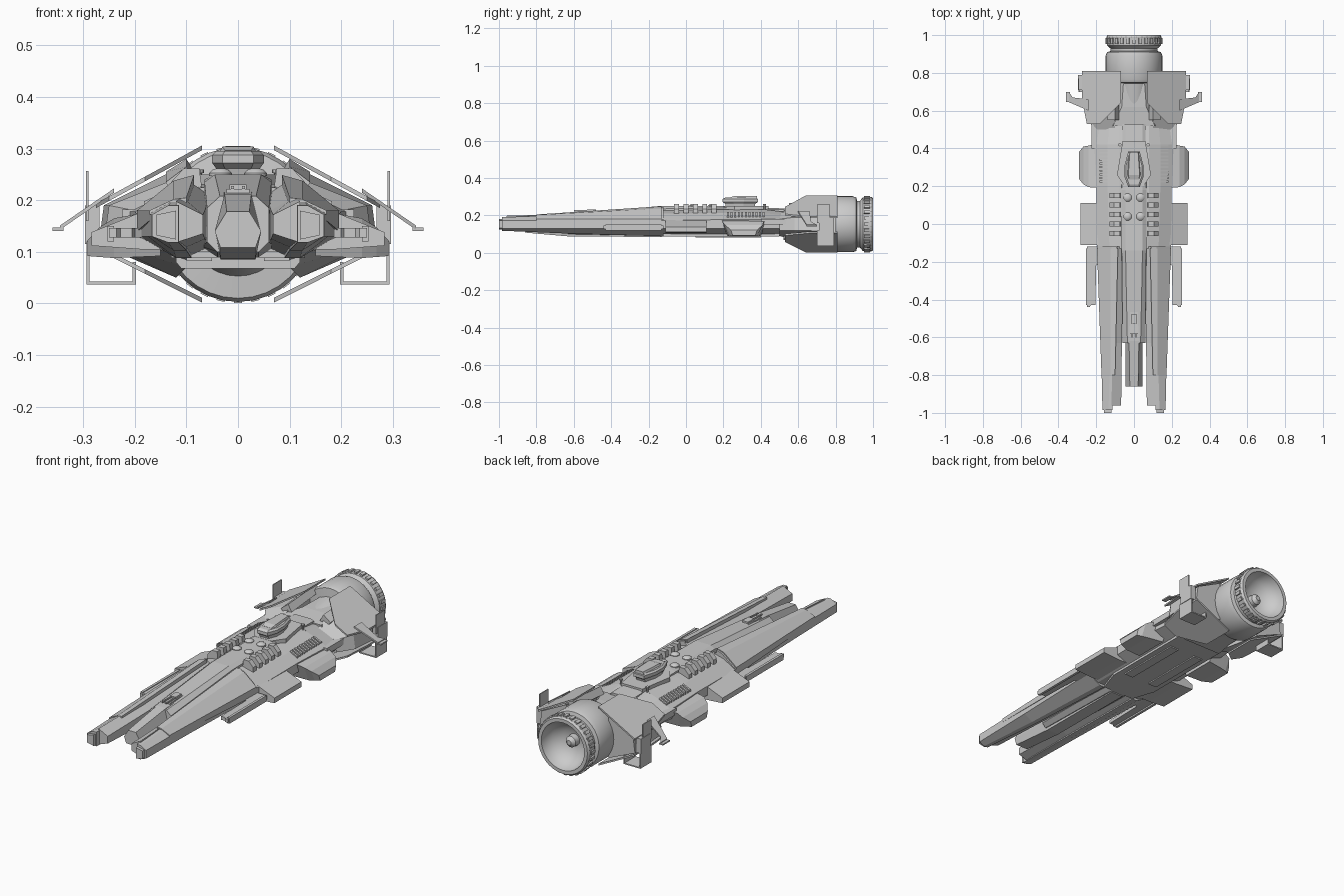
import bpy, bmesh, math
from mathutils import Vector


def loft(name, sections, mirror=False):
    """Skin a list of matching closed 3D sections and cap the ends."""
    bm = bmesh.new()
    for s in ((1, -1) if mirror else (1,)):
        rings = [[bm.verts.new((s * x, y, z)) for x, y, z in sec] for sec in sections]
        n = len(rings[0])
        for a, b in zip(rings, rings[1:]):
            for i in range(n):
                bm.faces.new((a[i], a[(i + 1) % n], b[(i + 1) % n], b[i]))
        bm.faces.new(rings[0])
        bm.faces.new(rings[-1])
    bmesh.ops.recalc_face_normals(bm, faces=bm.faces)
    me = bpy.data.meshes.new(name)
    bm.to_mesh(me)
    bm.free()
    ob = bpy.data.objects.new(name, me)
    bpy.context.collection.objects.link(ob)
    return ob


def hull(name, stations):
    """Symmetric hull from (y, half profile of (x, z) from top to bottom)."""
    return loft(name, [[(x, y, z) for x, z in h] + [(-x, y, z) for x, z in reversed(h)]
                       for y, h in stations])


def pair(name, stations):
    """Left and right copies of a loft through (y, (x, z) profile)."""
    return loft(name, [[(x, y, z) for x, z in p] for y, p in stations], True)


def slab(name, plan, z0, z1, mirror=True):
    """Flat plate from an (x, y) plan."""
    return loft(name, [[(x, y, z) for x, y in plan] for z in (z0, z1)], mirror)


def box(name, x0, x1, y0, y1, z0, z1, mirror=True):
    return slab(name, [(x0, y0), (x1, y0), (x1, y1), (x0, y1)], z0, z1, mirror)


def sheet(name, plan, a, b, t):
    """Thin sloped plate: plan of (x, y), height running on the line a-b in (x, z)."""
    h = lambda x: a[1] + (x - a[0]) * (b[1] - a[1]) / (b[0] - a[0])
    return loft(name, [[(x, y, h(x) + d) for x, y in plan] for d in (0, t)], True)


def lathe(name, profile, centre, axis='Y', n=32):
    """Revolve (radius, distance) points about an axis."""
    bm = bmesh.new()
    rings = []
    for r, d in profile:
        ring = []
        for i in range(n):
            a = 2 * math.pi * i / n
            c, s = r * math.cos(a), r * math.sin(a)
            ring.append(bm.verts.new(Vector(centre) + Vector((c, d, s) if axis == 'Y' else (c, s, d))))
        rings.append(ring)
    for a, b in zip(rings, rings[1:]):
        for i in range(n):
            bm.faces.new((a[i], a[(i + 1) % n], b[(i + 1) % n], b[i]))
    bm.faces.new(rings[0])
    bm.faces.new(rings[-1])
    bmesh.ops.recalc_face_normals(bm, faces=bm.faces)
    me = bpy.data.meshes.new(name)
    bm.to_mesh(me)
    bm.free()
    ob = bpy.data.objects.new(name, me)
    bpy.context.collection.objects.link(ob)
    bpy.ops.object.select_all(action='DESELECT')
    ob.select_set(True)
    bpy.context.view_layer.objects.active = ob
    bpy.ops.object.shade_smooth_by_angle(angle=math.radians(30))
    return ob


# Engine drum, necked nozzle ring, dished exhaust with hub
C = (0, 0, 0.153)
lathe("engine_drum", [(0.08, 0.62), (0.10, 0.745), (0.143, 0.75), (0.15, 0.765), (0.15, 0.89),
                      (0.143, 0.91), (0.125, 0.915), (0.125, 0.93), (0.143, 0.945), (0.146, 0.99),
                      (0.14, 1.0), (0.122, 1.0), (0.118, 0.975), (0.10, 0.94), (0.06, 0.91),
                      (0.03, 0.905), (0.028, 0.935), (0.012, 0.95)], C)
for i in range(28):
    a = 2 * math.pi * i / 28
    ob = box("nozzle_lug", -0.008, 0.008, 0.952, 0.984, 0.138, 0.152, False)
    ob.location = C
    ob.rotation_euler = (0, a, 0)

# Engine armour plates above and below, with cut front corners
plan = [(0.07, 0.81), (0.275, 0.81), (0.275, 0.66), (0.25, 0.53), (0.18, 0.53), (0.07, 0.64)]
sheet("upper_engine_plate", plan, (0.07, 0.297), (0.275, 0.185), 0.009)
sheet("lower_engine_plate", plan, (0.07, 0.002), (0.275, 0.105), 0.009)
# Engine side blocks carrying the plates
pair("engine_side_block", [(0.50, [(0.10, 0.21), (0.20, 0.18), (0.21, 0.12), (0.10, 0.09)]),
                           (0.58, [(0.10, 0.25), (0.25, 0.19), (0.26, 0.12), (0.10, 0.07)]),
                           (0.80, [(0.12, 0.26), (0.26, 0.19), (0.27, 0.115), (0.12, 0.05)])])
pair("engine_corner_block", [(0.55, [(0.08, 0.23), (0.10, 0.265), (0.14, 0.235), (0.12, 0.20)]),
                             (0.78, [(0.08, 0.25), (0.10, 0.28), (0.14, 0.255), (0.12, 0.21)])])

# Upright stabilisers and hanging bracket beside the engine
box("stabiliser_blade", 0.290, 0.295, 0.70, 0.77, 0.16, 0.257)
box("stabiliser_mount", 0.268, 0.297, 0.71, 0.79, 0.115, 0.19)
box("bracket_outer", 0.288, 0.294, 0.70, 0.79, 0.037, 0.12)
box("bracket_floor", 0.20, 0.294, 0.70, 0.79, 0.037, 0.043)
box("bracket_inner", 0.198, 0.204, 0.70, 0.79, 0.037, 0.08)
sheet("swept_fin", [(0.24, 0.60), (0.345, 0.645), (0.345, 0.70), (0.325, 0.67), (0.24, 0.66)],
      (0.24, 0.215), (0.345, 0.143), 0.008)
box("fin_tip", 0.338, 0.36, 0.645, 0.70, 0.14, 0.147)

# Main hull
hull("mid_hull", [
    (-0.13, [(0.07, 0.225), (0.13, 0.21), (0.195, 0.172), (0.195, 0.13), (0.13, 0.10)]),
    (0.20, [(0.08, 0.232), (0.14, 0.212), (0.20, 0.178), (0.20, 0.13), (0.13, 0.10)]),
    (0.42, [(0.08, 0.232), (0.14, 0.212), (0.21, 0.178), (0.21, 0.13), (0.13, 0.10)]),
    (0.53, [(0.08, 0.218), (0.13, 0.20), (0.20, 0.175), (0.20, 0.13), (0.12, 0.10)])])
hull("spine", [(-0.63, [(0.035, 0.208), (0.06, 0.185), (0.06, 0.12), (0.04, 0.10)]),
               (-0.14, [(0.045, 0.25), (0.065, 0.235), (0.07, 0.11), (0.04, 0.09)]),
               (0.18, [(0.045, 0.25), (0.065, 0.24), (0.07, 0.11), (0.04, 0.095)]),
               (0.53, [(0.045, 0.237), (0.06, 0.23), (0.07, 0.11), (0.04, 0.10)])])
hull("aft_neck", [(0.52, [(0.11, 0.225), (0.12, 0.20), (0.12, 0.08), (0.11, 0.068)]),
                  (0.62, [(0.065, 0.235), (0.09, 0.21), (0.10, 0.08), (0.09, 0.068)]),
                  (0.76, [(0.055, 0.24), (0.08, 0.22), (0.10, 0.09), (0.09, 0.068)])])
box("aft_deck_plate", 0.135, 0.225, 0.40, 0.58, 0.15, 0.182)

# Nose wedge between the prongs
hull("nose", [(-0.86, [(0.022, 0.178), (0.045, 0.14), (0.034, 0.108)]),
              (-0.62, [(0.026, 0.212), (0.044, 0.14), (0.034, 0.087)]),
              (-0.13, [(0.03, 0.235), (0.044, 0.14), (0.034, 0.085)])])

# Forward prongs: outer armoured beam and inner strip
pair("prong", [
    (-0.985, [(0.115, 0.19), (0.135, 0.19), (0.167, 0.172), (0.167, 0.13), (0.135, 0.118), (0.115, 0.118)]),
    (-0.63, [(0.10, 0.207), (0.125, 0.203), (0.175, 0.175), (0.175, 0.13), (0.125, 0.103), (0.10, 0.103)]),
    (-0.12, [(0.09, 0.245), (0.12, 0.235), (0.19, 0.178), (0.19, 0.13), (0.12, 0.088), (0.09, 0.088)])])
pair("prong_tip", [(-1.0, [(0.12, 0.18), (0.158, 0.172), (0.158, 0.132), (0.12, 0.124)]),
                   (-0.98, [(0.12, 0.18), (0.158, 0.172), (0.158, 0.132), (0.12, 0.124)])])
pair("prong_inner_strip", [(-0.96, [(0.068, 0.172), (0.12, 0.198), (0.12, 0.118), (0.068, 0.135)]),
                           (-0.63, [(0.064, 0.18), (0.11, 0.208), (0.11, 0.105), (0.064, 0.125)]),
                           (-0.12, [(0.055, 0.21), (0.10, 0.24), (0.10, 0.09), (0.055, 0.11)])])
pair("prong_saddle", [(-0.80, [(0.10, 0.205), (0.125, 0.202), (0.172, 0.18), (0.172, 0.16), (0.10, 0.16)]),
                      (-0.13, [(0.085, 0.249), (0.125, 0.238), (0.196, 0.18), (0.196, 0.14), (0.085, 0.16)])])

# Side wings: notched forward blades, broad middle wing, bevelled rear wing
slab("forward_blade", [(0.17, -0.12), (0.25, -0.12), (0.25, -0.44), (0.235, -0.44), (0.228, -0.43),
                       (0.205, -0.43), (0.20, -0.22), (0.17, -0.20)], 0.128, 0.146)
box("blade_rail", 0.24, 0.253, -0.43, -0.13, 0.12, 0.15)
p = [(0.13, 0.20), (0.20, 0.172), (0.284, 0.138), (0.284, 0.112), (0.19, 0.105), (0.13, 0.105)]
pair("middle_wing", [(-0.11, p), (0.11, p)])
loft("rear_wing", [[(0.15, y, z) for y, z in ((0.19, 0.182), (0.44, 0.182), (0.40, 0.092), (0.22, 0.092))],
                   [(0.24, y, z) for y, z in ((0.195, 0.165), (0.415, 0.165), (0.39, 0.088), (0.23, 0.088))],
                   [(0.268, y, z) for y, z in ((0.21, 0.148), (0.41, 0.148), (0.38, 0.09), (0.24, 0.09))],
                   [(0.292, y, z) for y, z in ((0.24, 0.122), (0.38, 0.122), (0.37, 0.092), (0.25, 0.092))]], True)

# Belly plates
slab("belly_plate", [(-0.09, -0.12), (0.09, -0.12), (0.13, 0.0), (0.13, 0.50), (-0.13, 0.50), (-0.13, 0.0)],
     0.088, 0.105, False)
box("belly_strake", 0.05, 0.10, 0.05, 0.40, 0.082, 0.10)

# Cooling ribs and slotted vents along the deck
for i in range(5):
    y = -0.05 + 0.05 * i
    pair("cooling_rib", [(y - 0.013, [(0.068, 0.21), (0.075, 0.262), (0.105, 0.262), (0.13, 0.235), (0.13, 0.20)]),
                         (y + 0.013, [(0.068, 0.21), (0.075, 0.262), (0.105, 0.262), (0.13, 0.235), (0.13, 0.20)])])
for i in range(11):
    y = 0.22 + 0.019 * i
    q = [(0.14, 0.217), (0.182, 0.198), (0.182, 0.18), (0.14, 0.20)]
    pair("vent_slat", [(y, q), (y + 0.01, q)])

# Deck domes and antenna posts
for s in (-1, 1):
    for y in (0.04, 0.14):
        lathe("deck_dome", [(0.022, 0), (0.022, 0.006), (0.016, 0.012), (0.007, 0.015)],
              (s * 0.034, y, 0.247), 'Z', 16)
    lathe("antenna_post", [(0.014, 0), (0.014, 0.008), (0.005, 0.01), (0.005, 0.03), (0.009, 0.031), (0.009, 0.038)],
          (s * 0.075, 0.42, 0.222), 'Z', 10)

# Bridge tower: base, flared cabin, roof
slab("bridge_base", [(-0.05, 0.20), (0.05, 0.20), (0.09, 0.26), (0.06, 0.44), (-0.06, 0.44), (-0.09, 0.26)],
     0.225, 0.25, False)
cabin = [(-0.03, 0.195), (0.03, 0.195), (0.05, 0.25), (0.05, 0.31), (0.03, 0.385), (-0.03, 0.385), (-0.05, 0.31), (-0.05, 0.25)]
loft("bridge_cabin", [[(x * k, 0.29 + (y - 0.29) * k, z) for x, y in cabin]
                      for k, z in ((0.8, 0.245), (0.85, 0.262), (1.0, 0.272), (1.0, 0.288), (0.85, 0.295))])
hull("bridge_roof", [(0.235, [(0.025, 0.296), (0.03, 0.285)]), (0.26, [(0.03, 0.304), (0.04, 0.285)]),
                     (0.38, [(0.022, 0.305), (0.028, 0.285)])])

# Twin-barrel bow turret
box("turret_base", -0.022, 0.022, -0.58, -0.46, 0.20, 0.222, False)
box("turret_house", -0.016, 0.016, -0.53, -0.48, 0.22, 0.231, False)
box("turret_barrel", 0.008, 0.014, -0.60, -0.52, 0.222, 0.228)
